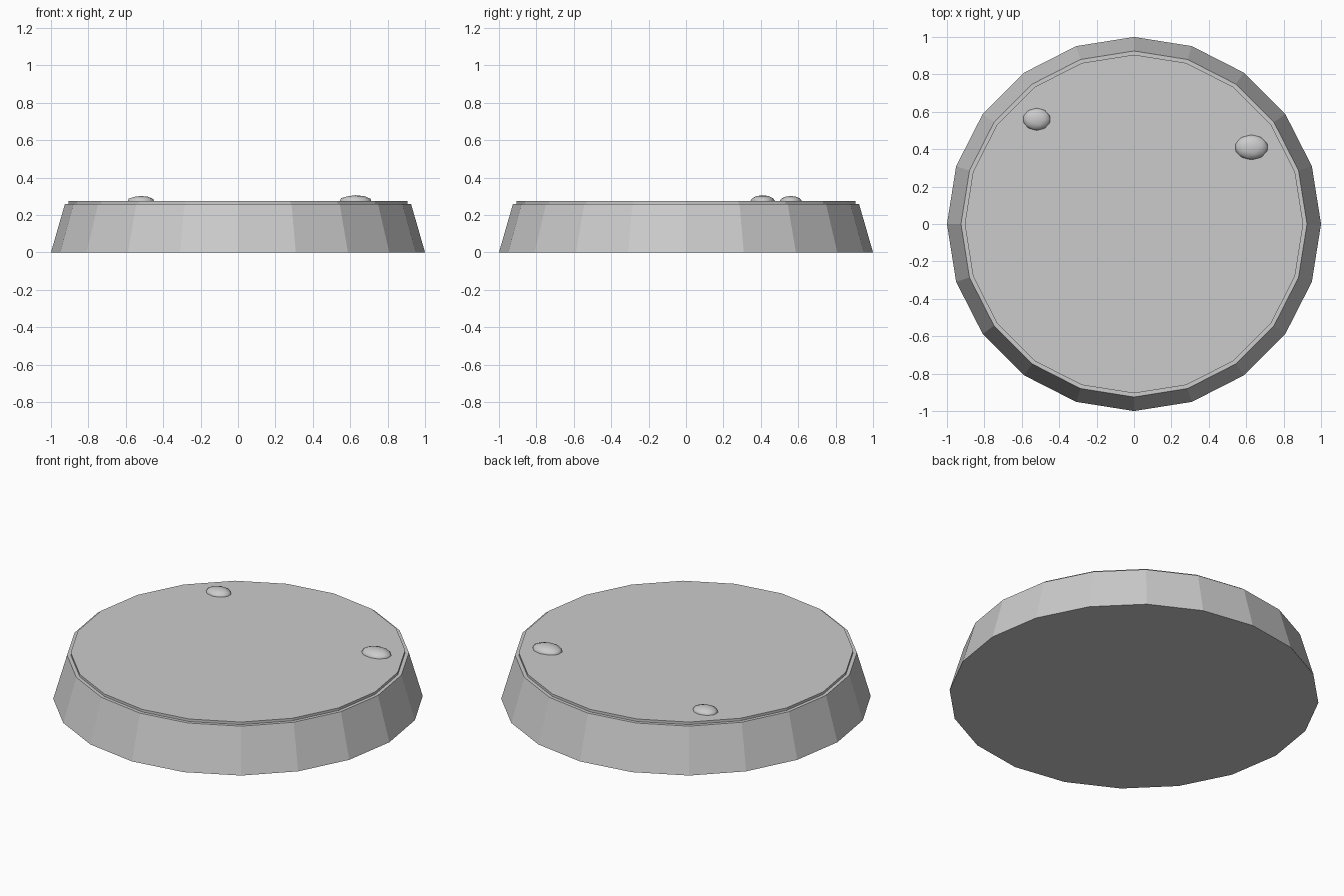
import bpy
import math

if "Cube" in bpy.data.objects:
    bpy.data.objects.remove(bpy.data.objects["Cube"])


def frustum(name, r_bottom, r_top, z0, z1):
    bpy.ops.mesh.primitive_cone_add(vertices=20, radius1=r_bottom, radius2=r_top,
                                    depth=z1 - z0, location=(0, 0, (z0 + z1) / 2))
    bpy.context.object.name = name


def pebble(name, location, radii):
    bpy.ops.mesh.primitive_ico_sphere_add(subdivisions=2, radius=1, location=location)
    ob = bpy.context.object
    ob.name = name
    ob.scale = radii
    bpy.ops.object.transform_apply(location=False, rotation=False, scale=True)
    bpy.ops.object.shade_smooth()


# Tapered display base and the thin raised disc on top
frustum("base", 1.0, 0.925, 0.0, 0.26)
frustum("top_disc", 0.905, 0.905, 0.26, 0.275)

# Two flattened pebbles resting in the disc
pebble("left_pebble", (-0.52, 0.56, 0.272), (0.075, 0.061, 0.03))
pebble("right_pebble", (0.628, 0.41, 0.272), (0.09, 0.068, 0.034))
